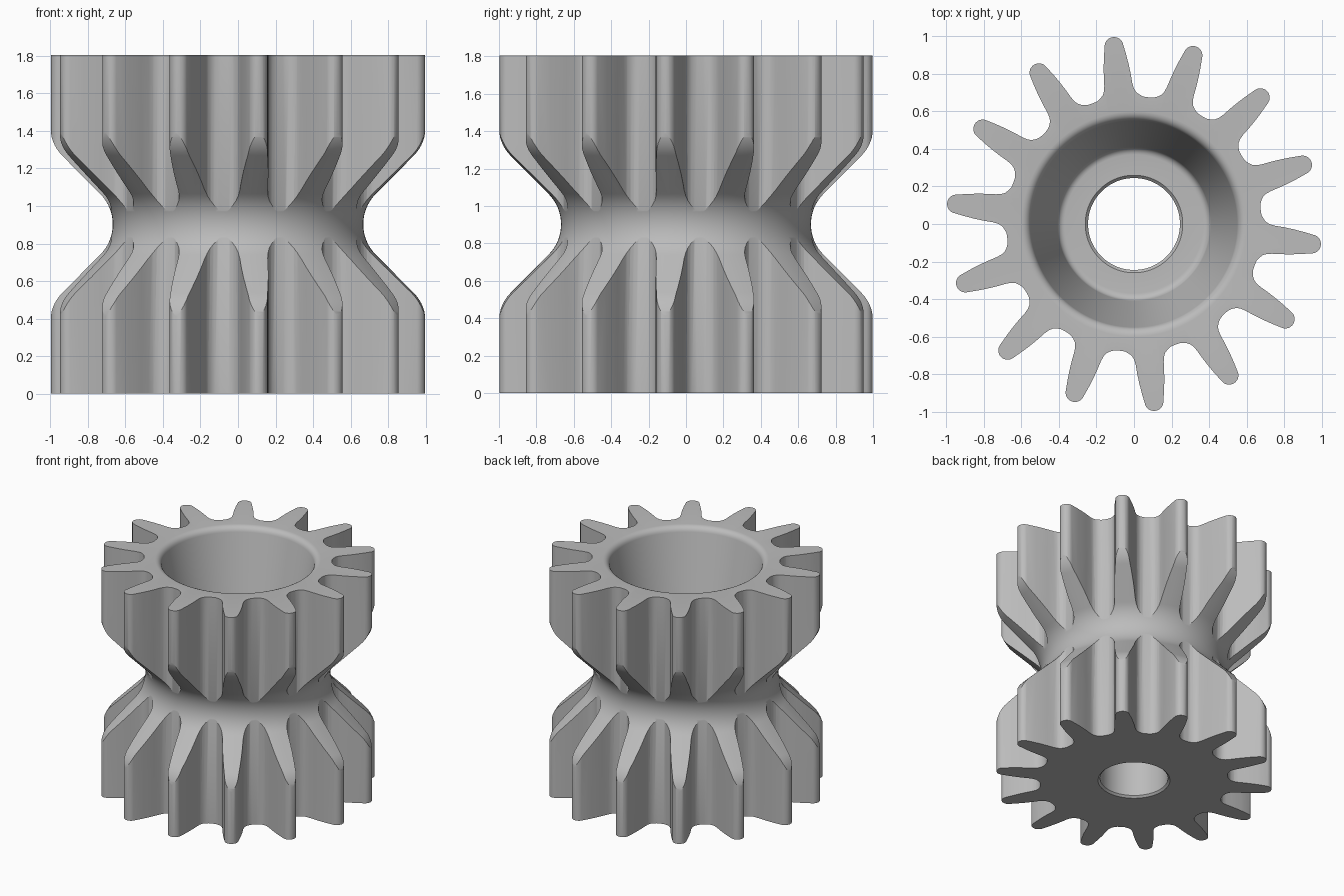
import bpy
import bmesh
from math import sin, cos, pi, radians

cube = bpy.data.objects.get("Cube")
if cube:
    bpy.data.objects.remove(cube)

HEIGHT = 1.805
TEETH = 14
TIP = 1.003
WAIST = 0.668
STEPS = 8


def make_object(name, bm):
    bmesh.ops.recalc_face_normals(bm, faces=bm.faces)
    mesh = bpy.data.meshes.new(name)
    bm.to_mesh(mesh)
    bm.free()
    obj = bpy.data.objects.new(name, mesh)
    bpy.context.collection.objects.link(obj)
    return obj


def arc(cx, cz, radius, start, end, steps=STEPS):
    """Points of an arc, angles in degrees."""
    return [(cx + radius * cos(radians(start + (end - start) * i / steps)),
             cz + radius * sin(radians(start + (end - start) * i / steps)))
            for i in range(steps + 1)]


def lathe(name, profile, segments):
    """Revolve a closed (radius, height) loop around z."""
    bm = bmesh.new()
    rings = [[bm.verts.new((r * cos(2 * pi * s / segments),
                            r * sin(2 * pi * s / segments), z))
              for r, z in profile] for s in range(segments)]
    n = len(profile)
    for s in range(segments):
        a, b = rings[s], rings[(s + 1) % segments]
        for i in range(n):
            j = (i + 1) % n
            bm.faces.new((a[i], b[i], b[j], a[j]))
    return make_object(name, bm)


# Toothed prism: one half tooth (along, across) mirrored and repeated
half = [(0.67, 0.125), (0.685, 0.103), (0.70, 0.089), (0.72, 0.080),
        (0.75, 0.075), (0.80, 0.072), (0.85, 0.067), (0.90, 0.060)]
tip_arc = arc(TIP - 0.05, 0, 0.05, 75, 0, 6)
half += tip_arc
tooth = [(u, -v) for u, v in half] + [(u, v) for u, v in half[-2::-1]]
root_r = 0.68
outline = []
for k in range(TEETH):
    a = pi / 4 + 2 * pi * k / TEETH
    outline += [(u * cos(a) - v * sin(a), u * sin(a) + v * cos(a)) for u, v in tooth]
    mid = a + pi / TEETH
    outline.append((root_r * cos(mid), root_r * sin(mid)))

bm = bmesh.new()
base = bm.faces.new([bm.verts.new((x, y, -0.1)) for x, y in outline])
grown = bmesh.ops.extrude_face_region(bm, geom=[base])
bmesh.ops.translate(bm, vec=(0, 0, HEIGHT + 0.2),
                    verts=[g for g in grown["geom"] if isinstance(g, bmesh.types.BMVert)])
gear = make_object("pinion_gear", bm)

# Waisted outer profile: concave throat, straight flank, convex shoulder
mid_z = HEIGHT / 2
limit = 1.007
bend = 0.23
slope = radians(45)
flank = (limit - WAIST - 2 * bend * (1 - cos(slope))) / sin(slope)
reach = 2 * bend * sin(slope) + flank * cos(slope)
upper = arc(WAIST + bend, 0, bend, 180, 135) + arc(limit - bend, reach, bend, -45, 0)
outer = [(r, mid_z - z) for r, z in reversed(upper)] + [(r, mid_z + z) for r, z in upper[1:]]

# Tapered cup above, small through hole with chamfers below
floor = 0.95
bore = 0.245
cham = 0.015
inner = arc(0.60, HEIGHT - 0.05, 0.05, 90, 170, 5)
inner += arc(0.37, floor + 0.04, 0.04, -10, -90, 5)
inner += [(bore + cham, floor), (bore, floor - cham), (bore, cham), (bore + cham, 0)]
cutter = lathe("waist_and_bore_cutter",
               [(limit, 0)] + outer + [(limit, HEIGHT)] + inner, 140)
cutter.hide_render = True

# Keep only the part of the prism inside the turned profile
mod = gear.modifiers.new("turned_shape", "BOOLEAN")
mod.operation = "INTERSECT"
mod.solver = "EXACT"
mod.object = cutter
bpy.ops.object.select_all(action="DESELECT")
gear.select_set(True)
bpy.context.view_layer.objects.active = gear
bpy.ops.object.modifier_apply(modifier=mod.name)
bpy.data.objects.remove(cutter)

# Plain grey metal
grey = bpy.data.materials.new("grey_metal")
grey.use_nodes = True
colour = (0.5, 0.5, 0.5, 1)
grey.diffuse_color = colour
grey.node_tree.nodes["Principled BSDF"].inputs["Base Color"].default_value = colour
gear.data.materials.clear()
gear.data.materials.append(grey)
bpy.ops.object.shade_smooth_by_angle(angle=radians(30))
